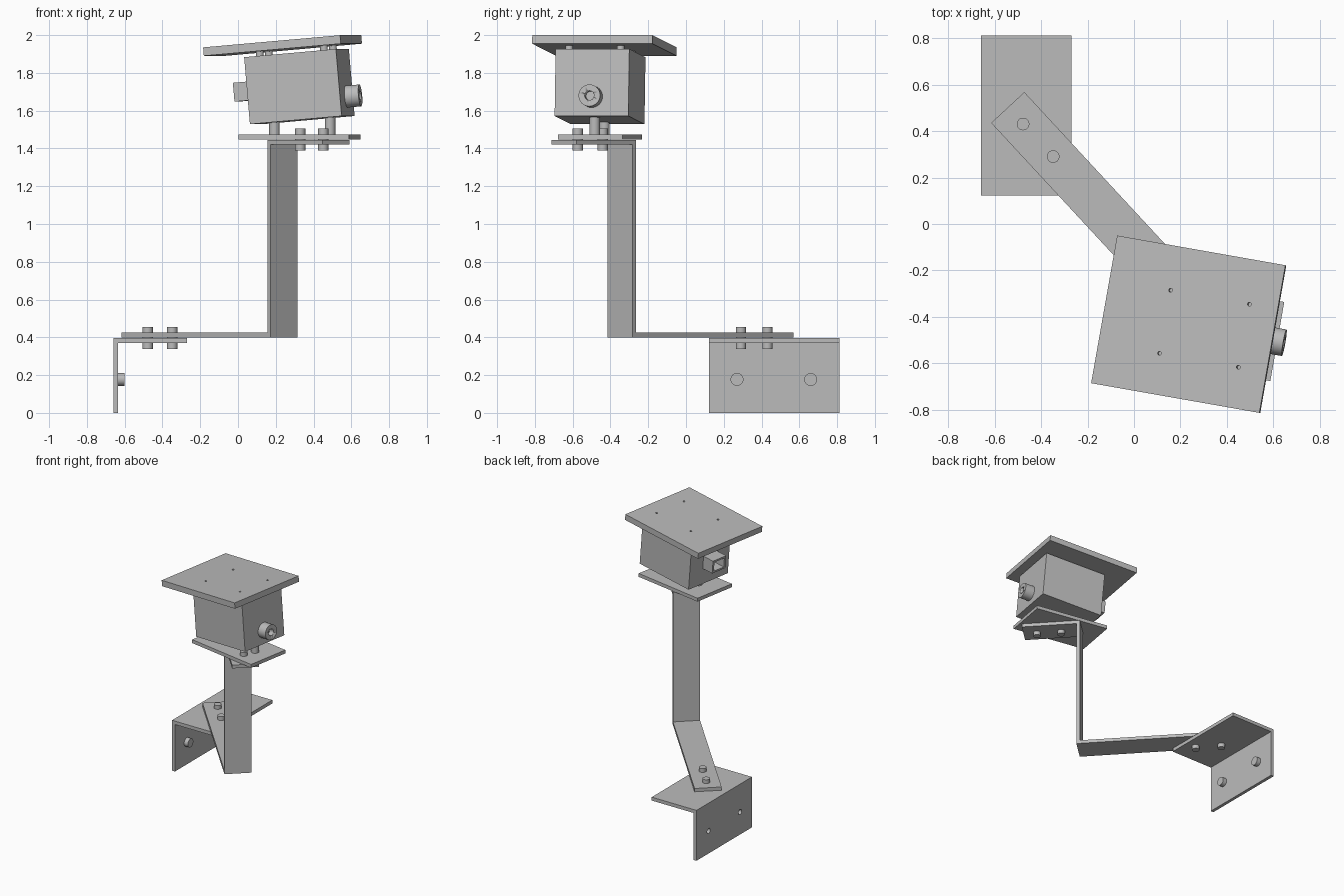
import bpy, bmesh, math
from mathutils import Matrix, Vector

cube = bpy.data.objects.get("Cube")
if cube:
    bpy.data.objects.remove(cube, do_unlink=True)

grey = bpy.data.materials.new("plain_grey")
grey.use_nodes = True
grey.diffuse_color = (0.5, 0.5, 0.5, 1)
grey.node_tree.nodes["Principled BSDF"].inputs["Base Color"].default_value = (0.5, 0.5, 0.5, 1)


def finish(name, bm, frame, smooth=False):
    bmesh.ops.recalc_face_normals(bm, faces=bm.faces)
    mesh = bpy.data.meshes.new(name)
    bm.to_mesh(mesh)
    bm.free()
    mesh.materials.append(grey)
    ob = bpy.data.objects.new(name, mesh)
    ob.matrix_world = frame
    bpy.context.collection.objects.link(ob)
    if smooth:
        bpy.ops.object.select_all(action="DESELECT")
        ob.select_set(True)
        bpy.context.view_layer.objects.active = ob
        bpy.ops.object.shade_smooth_by_angle(angle=math.radians(35))
    return ob


def box(name, low, high, frame=Matrix()):
    low, high = Vector(low), Vector(high)
    bm = bmesh.new()
    bmesh.ops.create_cube(bm, size=1, matrix=Matrix.Translation((low + high) / 2)
                          @ Matrix.Diagonal((high - low).to_4d()))
    return finish(name, bm, frame)


def rod(name, start, end, radius, frame=Matrix()):
    start, end = Vector(start), Vector(end)
    axis = end - start
    bm = bmesh.new()
    turn = axis.to_track_quat("Z", "Y").to_matrix().to_4x4()
    bmesh.ops.create_cone(bm, cap_ends=True, segments=32, radius1=radius, radius2=radius,
                          depth=axis.length,
                          matrix=Matrix.Translation((start + end) / 2) @ turn)
    return finish(name, bm, frame, True)


def cut(target, cutters):
    bpy.context.view_layer.update()
    for cutter in cutters:
        cutter.hide_render = True
        mod = target.modifiers.new("cut", "BOOLEAN")
        mod.operation, mod.solver, mod.object = "DIFFERENCE", "EXACT", cutter
        with bpy.context.temp_override(object=target, active_object=target):
            bpy.ops.object.modifier_apply(modifier=mod.name)
        bpy.data.objects.remove(cutter, do_unlink=True)


def profile_strip(name, points, width, frame):
    """Extrude an x-z outline along y."""
    bm = bmesh.new()
    face = bm.faces.new([bm.verts.new((x, -width / 2, z)) for x, z in points])
    new = bmesh.ops.extrude_face_region(bm, geom=[face])["geom"]
    bmesh.ops.translate(bm, vec=(0, width, 0),
                        verts=[v for v in new if isinstance(v, bmesh.types.BMVert)])
    return finish(name, bm, frame)


# Wall bracket, an angle section with two fixing holes
bracket = profile_strip("wall_bracket",
                        [(-.66, 0), (-.635, 0), (-.635, .37), (-.27, .37), (-.27, .397), (-.66, .397)],
                        .69, Matrix.Translation((0, .467, 0)))
holes = [rod("hole", (-.7, y, .177), (-.6, y, .177), .02) for y in (.27, .66)]
cut(bracket, holes)
for y in (.27, .66):
    rod("wall_bolt_head", (-.635, y, .177), (-.602, y, .177), .034)

# Bent arm: lower strip, upright and upper strip in one outline
yaw = math.radians(-47.2)
arm = Matrix.Translation((-.544, .502, 0)) @ Matrix.Rotation(yaw, 4, "Z")
profile_strip("bent_arm",
              [(0, .4), (1.16, .4), (1.16, 1.42), (1.565, 1.42), (1.565, 1.446),
               (1.135, 1.446), (1.135, .426), (0, .426)], .195, arm)
for x in (.097, .288):
    rod("lower_bolt", (x, 0, .338), (x, 0, .456), .027, arm)
for x in (1.285, 1.465):
    rod("upper_bolt", (x, 0, 1.39), (x, 0, 1.505), .027, arm)

# Swivel plate and the two posts carrying the housing
level = Matrix.Translation((.325, -.455, 0)) @ Matrix.Rotation(math.radians(-10), 4, "Z")
box("swivel_plate", (-.297, -.173, 1.448), (.297, .173, 1.475), level)
for x in (-.134, .165):
    rod("housing_post", (x, 0, 1.47), (x, 0, 1.6), .028, level)

# Tilted housing
tilt = level @ Matrix.Translation((0, 0, 1.7275)) @ Matrix.Rotation(math.radians(-5), 4, "Y")
box("housing", (-.2475, -.198, -.178), (.2475, .198, .178), tilt)

# Knob with a socket on the right, open socket tube on the left
knob = rod("side_knob", (.24, 0, -.075), (.322, 0, -.075), .058, tilt)
cut(knob, [rod("socket", (.28, 0, -.075), (.4, 0, -.075), .025, tilt)])
tube = box("connector_tube", (-.343, -.066, -.05), (-.24, .066, .05), tilt)
cut(tube, [box("opening", (-.4, -.05, -.036), (-.25, .05, .036), tilt)])

# Top platform on four standoffs with small screw holes
platform = box("top_platform", (-.442, -.316, .202), (.297, .33, .247), tilt)
corners = [(x, y) for x in (-.173, .173) for y in (-.138, .138)]
cut(platform, [rod("screw_hole", (x, y, .19), (x, y, .3), .008, tilt) for x, y in corners])
for x, y in corners:
    rod("standoff", (x, y, .17), (x, y, .203), .02, tilt)
